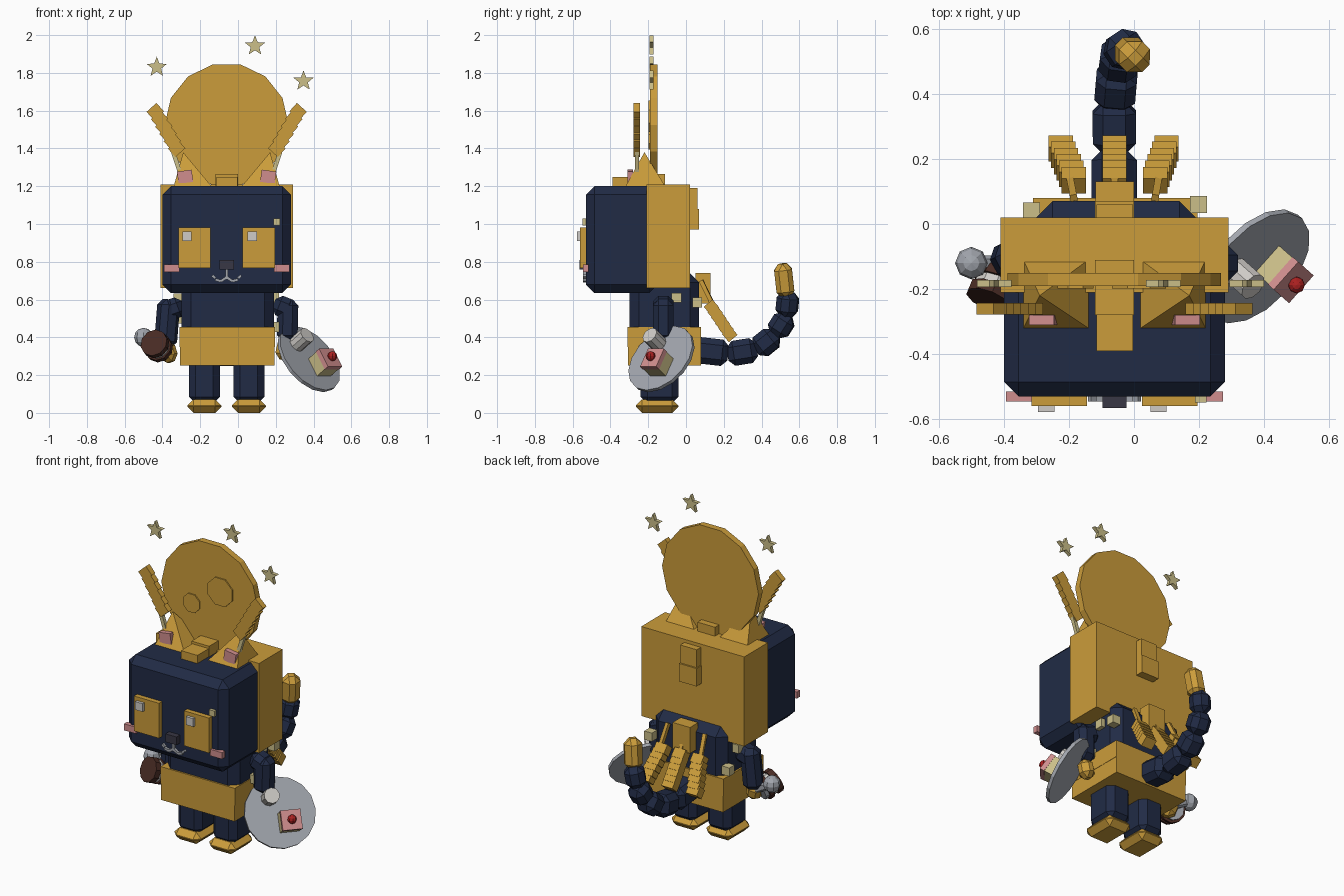
import bpy, bmesh
from math import pi, sin, cos, radians
from mathutils import Vector, Matrix

if "Cube" in bpy.data.objects:
    bpy.data.objects.remove(bpy.data.objects["Cube"])


def material(name, r, g, b):
    m = bpy.data.materials.new(name)
    m.use_nodes = True
    m.diffuse_color = (r, g, b, 1)
    m.node_tree.nodes["Principled BSDF"].inputs["Base Color"].default_value = (r, g, b, 1)
    return m


GOLD = material("gold", .6, .335, .043)
NAVY = material("navy", .015, .024, .06)
PINK = material("pink", .63, .27, .27)
CREAM = material("cream", .6, .52, .25)
GREY = material("grey", .36, .38, .42)
WHITE = material("off white", .62, .6, .57)
BROWN = material("brown", .065, .024, .017)
RED = material("red", .42, .015, .015)
DARK = material("charcoal", .04, .038, .058)

CX = -.06  # the figure's own middle plane


def finish(name, bm, mat, matrix=Matrix()):
    me = bpy.data.meshes.new(name)
    bmesh.ops.recalc_face_normals(bm, faces=bm.faces)
    bm.to_mesh(me)
    bm.free()
    me.materials.append(mat)
    ob = bpy.data.objects.new(name, me)
    ob.matrix_world = matrix
    bpy.context.collection.objects.link(ob)
    return ob


def block(name, centre, size, mat, bevel=0, rot=None):
    bm = bmesh.new()
    bmesh.ops.create_cube(bm, size=1)
    bmesh.ops.scale(bm, vec=size, verts=bm.verts)
    if bevel:
        bmesh.ops.bevel(bm, geom=bm.edges[:], offset=bevel, segments=1, affect='EDGES')
    turn = rot if rot else Matrix()
    return finish(name, bm, mat, Matrix.Translation(centre) @ turn)


def span(name, x, y, z, mat, bevel=0):
    """Block given by its lower and upper limits."""
    lims = (x, y, z)
    return block(name, [(a + b) / 2 for a, b in lims], [b - a for a, b in lims], mat, bevel)


def aim(direction):
    return Vector(direction).to_track_quat('Z', 'Y').to_matrix().to_4x4()


def limb(name, a, b, width, mat, bevel=.02):
    a, b = Vector(a), Vector(b)
    return block(name, (a + b) / 2, (width, width, (b - a).length), mat, bevel, aim(b - a))


def disc(name, centre, axis, radius, depth, sides, mat, spin=0):
    bm = bmesh.new()
    bmesh.ops.create_cone(bm, cap_ends=True, segments=sides, radius1=radius,
                          radius2=radius, depth=depth)
    return finish(name, bm, mat, Matrix.Translation(centre) @ aim(axis) @ Matrix.Rotation(spin, 4, 'Z'))


def ball(name, centre, radius, mat):
    bm = bmesh.new()
    bmesh.ops.create_uvsphere(bm, u_segments=8, v_segments=6, radius=radius)
    return finish(name, bm, mat, Matrix.Translation(centre))


def star(name, x, y, z):
    bm = bmesh.new()
    ring = []
    for i in range(10):
        r = .024 if i % 2 else .056
        ring.append(bm.verts.new((r * sin(i * pi / 5), -.011, r * cos(i * pi / 5))))
    face = bm.faces.new(ring)
    out = bmesh.ops.extrude_face_region(bm, geom=[face])
    bmesh.ops.translate(bm, vec=(0, .022, 0),
                        verts=[v for v in out["geom"] if isinstance(v, bmesh.types.BMVert)])
    return finish(name, bm, CREAM, Matrix.Translation((x, y, z)))


def grain_stalk(name, root, start, tip, size, rot, rod_mat):
    """Thin rod with a staggered row of turned blocks at its end."""
    root, start, tip = Vector(root), Vector(start), Vector(tip)
    limb(name + "_rod", root, start.lerp(tip, .5), .022, rod_mat, 0)
    for i in range(6):
        block(f"{name}_grain_{i}", start.lerp(tip, i / 5), size, GOLD, 0, rot)


# Head, hood and body
span("head", (-.40, .28), (-.53, -.15), (.635, 1.20), NAVY, .045)
span("hood", (-.41, .29), (-.21, .02), (.66, 1.21), GOLD)
span("body", (-.30, .19), (-.30, .07), (.28, .74), NAVY, .05)
span("skirt_upper", (-.31, .195), (-.31, .08), (.35, .455), GOLD)
span("skirt_lower", (-.308, .193), (-.308, .08), (.25, .35), GOLD)

# Crest blocks along the middle of the head
span("crest_front", (-.115, -.003), (-.39, -.28), (1.19, 1.25), GOLD)
span("crest_middle", (-.12, 0), (-.28, -.11), (1.19, 1.265), GOLD)
span("crest_back_upper", (-.115, -.003), (.01, .06), (1.08, 1.19), GOLD)
span("crest_back_lower", (-.12, 0), (.01, .07), (.97, 1.08), GOLD)

# Parts that come in pairs
for side, s in (("right", -1), ("left", 1)):
    # Ear: pyramid with its peak pushed outward
    bm = bmesh.new()
    base = [bm.verts.new((CX + s * x, y, 1.2)) for x, y in
            ((.08, -.32), (.28, -.32), (.28, -.11), (.08, -.11))]
    peak = bm.verts.new((CX + s * .23, -.22, 1.38))
    bm.faces.new(base)
    for i in range(4):
        bm.faces.new((base[i], base[(i + 1) % 4], peak))
    finish(side + "_ear", bm, GOLD)
    block(side + "_inner_ear", (CX + s * .22, -.295, 1.25), (.078, .03, .065), PINK, 0,
          Matrix.Rotation(radians(s * 8), 4, 'Y'))

    # Face
    ex = CX + s * .17
    block(side + "_eye", (ex, -.54, .875), (.17, .04, .215), GOLD)
    block(side + "_eye_shine", (-.27 if s < 0 else .075, -.565, .935), (.05, .025, .05), WHITE)
    block(side + "_cheek", (CX + s * .292, -.53, .765), (.082, .03, .04), PINK)
    for i, (x, z) in enumerate(((.012, .71), (.03, .7), (.05, .703), (.068, .72))):
        block(f"{side}_mouth_{i}", (CX + s * x, -.535, z), (.022, .02, .014), GREY, 0,
              Matrix.Rotation(radians(s * (35 - 25 * i)), 4, 'Y'))

    # Legs and feet
    lx = CX + s * .118
    block(side + "_leg", (lx, -.14, .18), (.163, .2, .26), NAVY, .035)
    block(side + "_foot", (lx, -.153, .036), (.18, .225, .072), GOLD, .033)

    # Head stalk
    grain_stalk(side + "_head_stalk", (CX + s * .22, -.26, 1.19), (CX + s * .265, -.26, 1.4),
                (CX + s * .378, -.26, 1.595), (.07, .035, .06),
                Matrix.Rotation(radians(s * 42), 4, 'Y'), CREAM)

block("nose", (CX, -.545, .785), (.075, .04, .05), DARK)
block("mouth_line", (CX, -.535, .735), (.013, .02, .06), GREY)

# Arms and paws
limb("left_upper_arm", (.19, -.12, .58), (.29, -.12, .54), .11, NAVY, .03)
limb("left_forearm", (.265, -.12, .6), (.26, -.12, .38), .11, NAVY, .03)
limb("left_paw", (.26, -.12, .39), (.235, -.12, .28), .09, GOLD, .03)
limb("right_upper_arm", (-.29, -.1, .57), (-.4, -.1, .53), .11, NAVY, .03)
limb("right_forearm", (-.365, -.1, .6), (-.385, -.11, .35), .11, NAVY, .03)
limb("right_paw", (-.385, -.13, .37), (-.355, -.15, .27), .09, GOLD, .03)

# Tail
path = [(CX, .04, .335), (CX, .22, .31), (CX, .37, .33), (-.05, .47, .41),
        (-.04, .53, .51), (-.02, .535, .63)]
for i in range(5):
    limb(f"tail_{i}", path[i], Vector(path[i + 1]) * 1.015, .14 - .007 * i, NAVY, .032)
limb("tail_tip", (-.015, .53, .61), (.005, .51, .79), .1, GOLD, .033)

# Back ornament: a holder and three hanging stalks
span("back_holder", (-.118, 0), (.05, .13), (.58, .74), GOLD)
for n, (x0, x1) in enumerate(((-.185, -.225), (CX, CX), (.065, .1))):
    grain_stalk(f"back_stalk_{n}", (x0, .08, .7), (x0, .135, .56), (x1, .232, .415),
                (.075, .06, .055), Matrix.Rotation(radians(40), 4, 'X'), GOLD)

# Moon with craters, and stars
disc("moon", (CX, -.17, 1.525), (0, -1, 0), .328, .04, 14, GOLD, pi / 2)
disc("large_crater", (.015, -.19, 1.57), (0, -1, 0), .09, .015, 8, GOLD, pi / 8)
disc("small_crater", (-.18, -.19, 1.45), (0, -1, 0), .06, .015, 8, GOLD, pi / 8)
for n, (x, z) in enumerate(((-.43, 1.83), (.09, 1.943), (.347, 1.757))):
    star(f"star_{n}", x, -.183, z)

# Small cream cubes
for n, c in enumerate(((.205, -.53, 1.01), (-.315, -.05, .605), (.198, .06, .585),
                       (.19, -.05, .61), (.205, -.13, .455), (-.315, .04, .5))):
    block(f"charm_{n}", c, [.036 if n == 0 else .052] * 3, CREAM)

# Tray with a cup and a cake
up = Vector((.62, -.55, .55)).normalized()
disc("tray", (.375, -.13, .285), up, .204, .02, 16, GREY)
disc("cup", (.335, -.165, .385), up, .045, .1, 10, WHITE)
cake = Vector((.457, -.15, .263))
block("cake", cake - up * .012, (.11, .11, .08), CREAM, 0, aim(up))
block("cake_icing", cake + up * .04, (.114, .114, .028), PINK, 0, aim(up))
ball("cherry", cake + up * .068, .026, RED)

# Layered drum and ball in the right hand
axis = Vector((-.35, -.85, .38)).normalized()
front = Vector((-.44, -.22, .365))
for n, (back, r, d, m) in enumerate(((0, .075, .035, BROWN), (.03, .065, .03, WHITE),
                                     (.06, .075, .03, BROWN), (.085, .06, .025, GREY))):
    disc(f"drum_layer_{n}", front - axis * back, axis, r, d, 10, m)
ball("hand_ball", (-.5, -.12, .4), .05, GREY)
limb("ball_handle", (-.5, -.12, .4), (-.39, -.12, .34), .045, GREY, .01)
